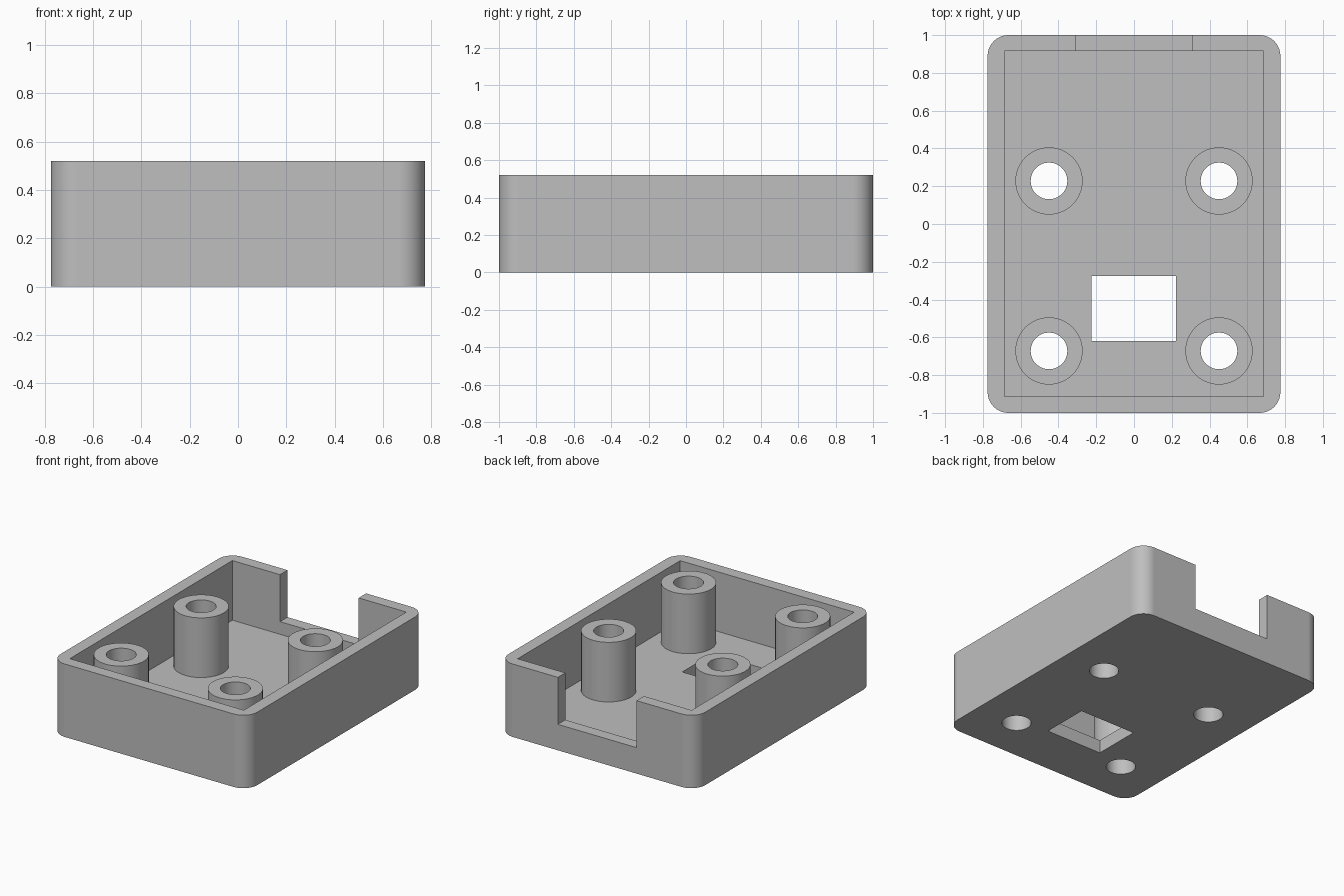
import bpy
import bmesh
import math
from mathutils import Matrix, Vector

default = bpy.data.objects.get("Cube")
if default:
    bpy.data.objects.remove(default, do_unlink=True)

HEIGHT, FLOOR, SILL = 0.52, 0.095, 0.185
POST_R, BORE_R, SIDES = 0.178, 0.097, 48
POSTS = {"front": -0.672, "back": 0.228}
POST_X = 0.45

grey = bpy.data.materials.new("plain_grey")
grey.use_nodes = True
colour = (0.52, 0.52, 0.52, 1)
grey.diffuse_color = colour
grey.node_tree.nodes["Principled BSDF"].inputs["Base Color"].default_value = colour


def make_object(name, bm):
    bmesh.ops.recalc_face_normals(bm, faces=bm.faces)
    mesh = bpy.data.meshes.new(name)
    bm.to_mesh(mesh)
    bm.free()
    mesh.materials.append(grey)
    obj = bpy.data.objects.new(name, mesh)
    bpy.context.collection.objects.link(obj)
    return obj


def box(name, low, high, radius=0):
    """Box between two corners, with optional rounded upright edges."""
    low, high = Vector(low), Vector(high)
    bm = bmesh.new()
    matrix = Matrix.Translation((low + high) / 2) @ Matrix.Diagonal((*(high - low), 1))
    bmesh.ops.create_cube(bm, size=1, matrix=matrix)
    if radius:
        upright = [e for e in bm.edges
                   if abs(e.verts[0].co.z - e.verts[1].co.z) > 0.1]
        bmesh.ops.bevel(bm, geom=upright, offset=radius, segments=10,
                        profile=0.5, affect='EDGES')
    return make_object(name, bm)


def bore(x, y):
    bm = bmesh.new()
    bmesh.ops.create_cone(bm, cap_ends=True, segments=SIDES, radius1=BORE_R,
                          radius2=BORE_R, depth=1, matrix=Matrix.Translation((x, y, 0)))
    return make_object("bore_cutter", bm)


def tube(name, x, y):
    """Hollow post turned from a rectangular profile."""
    bm = bmesh.new()
    profile = [(BORE_R, FLOOR), (POST_R, FLOOR), (POST_R, HEIGHT), (BORE_R, HEIGHT)]
    verts = [bm.verts.new((r, 0, z)) for r, z in profile]
    edges = [bm.edges.new((verts[i], verts[(i + 1) % 4])) for i in range(4)]
    bmesh.ops.spin(bm, geom=verts + edges, axis=(0, 0, 1), cent=(0, 0, 0),
                   angle=math.tau, steps=SIDES, use_merge=True)
    bmesh.ops.remove_doubles(bm, verts=bm.verts, dist=1e-4)
    bmesh.ops.translate(bm, verts=bm.verts, vec=(x, y, 0))
    return make_object(name, bm)


def activate(obj):
    bpy.ops.object.select_all(action='DESELECT')
    obj.select_set(True)
    bpy.context.view_layer.objects.active = obj


def cut(target, cutter):
    cutter.hide_render = True
    mod = target.modifiers.new("cut", 'BOOLEAN')
    mod.operation, mod.solver, mod.object = 'DIFFERENCE', 'EXACT', cutter
    activate(target)
    bpy.ops.object.modifier_apply(modifier=mod.name)
    bpy.data.objects.remove(cutter, do_unlink=True)


# Open tray with rounded outer corners and a square-cornered cavity
case = box("case", (-0.775, -1, 0), (0.775, 1, HEIGHT), radius=0.11)
cut(case, box("cavity_cutter", (-0.686, -0.914, FLOOR), (0.686, 0.916, 1)))

# Wide notch in the back wall and rectangular window in the floor
cut(case, box("notch_cutter", (-0.31, 0.8, SILL), (0.31, 1.2, 1)))
cut(case, box("window_cutter", (-0.225, -0.62, -0.5), (0.222, -0.275, 0.3)))

# Four hollow posts, each with its bore continued through the floor
parts = [case]
for end, y in POSTS.items():
    for side, x in (("right", -POST_X), ("left", POST_X)):
        cut(case, bore(x, y))
        parts.append(tube(f"{end}_{side}_post", x, y))

# Smooth the round surfaces and keep the edges crisp
for part in parts:
    activate(part)
    bpy.ops.object.shade_smooth_by_angle(angle=math.radians(30))
    normals = part.modifiers.new("flat_face_normals", 'WEIGHTED_NORMAL')
    normals.keep_sharp = True
